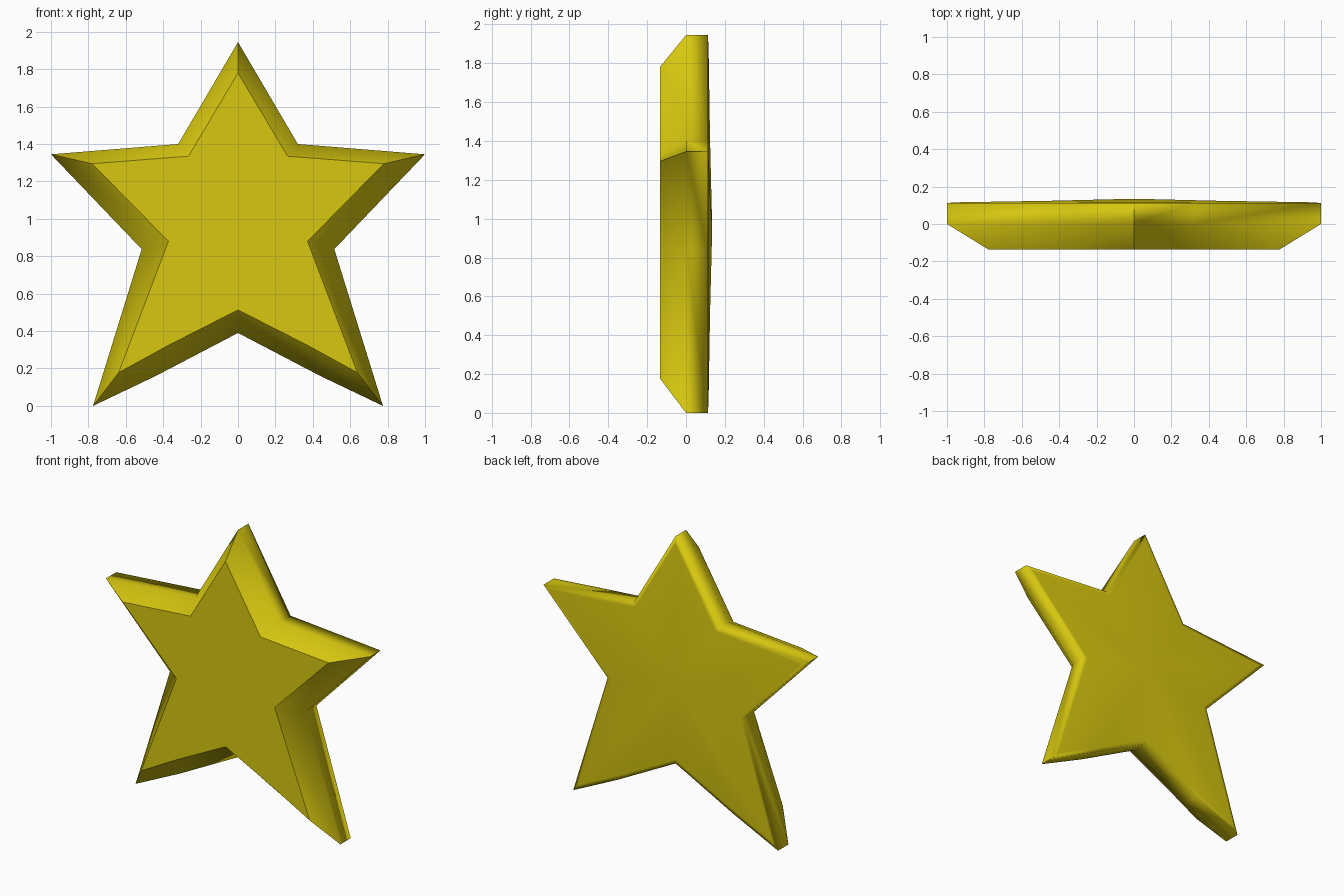
import bpy, bmesh

if "Cube" in bpy.data.objects:
    bpy.data.objects.remove(bpy.data.objects["Cube"])

# Right half outlines (x, z), from the top tip down to the bottom notch
OUTER = [(0, 1.945), (0.32, 1.40), (1.0, 1.345), (0.515, 0.838),
         (0.775, 0.0), (0.44, 0.16), (0, 0.39)]
INNER = [(0, 1.78), (0.265, 1.335), (0.78, 1.295), (0.372, 0.88),
         (0.638, 0.178), (0.37, 0.325), (0, 0.513)]
CENTRE_Z = 0.95


def mirrored(half):
    return half + [(-x, z) for x, z in half[-2:0:-1]]


def scaled(half, s):
    return [(x * s, CENTRE_Z + (z - CENTRE_Z) * s) for x, z in half]


# Star: flat front, wide bevel, straight rim, slightly domed back
bm = bmesh.new()
sections = [(INNER, -0.135), (OUTER, 0.0), (OUTER, 0.112),
            (scaled(OUTER, 0.95), 0.116), (scaled(OUTER, 0.45), 0.124)]
rings = [[bm.verts.new((x, y, z)) for x, z in mirrored(half)]
         for half, y in sections]
n = len(rings[0])
front = bm.faces.new(rings[0])
for a, b in zip(rings, rings[1:]):
    for i in range(n):
        j = (i + 1) % n
        bm.faces.new((a[i], a[j], b[j], b[i]))
peak = bm.verts.new((0, 0.135, CENTRE_Z))
for i in range(n):
    bm.faces.new((rings[-1][i], rings[-1][(i + 1) % n], peak))
bmesh.ops.recalc_face_normals(bm, faces=bm.faces[:])

# Smooth shading, with a crisp front border and crisp tips
for f in bm.faces:
    f.smooth = True
for e in front.edges:
    e.smooth = False
for i in (0, 2, 4, 8, 10):
    for a, b in zip(rings[:2], rings[1:3]):
        bm.edges.get((a[i], b[i])).smooth = False

mesh = bpy.data.meshes.new("star")
bm.to_mesh(mesh)
bm.free()
star = bpy.data.objects.new("star", mesh)
bpy.context.collection.objects.link(star)

mat = bpy.data.materials.new("golden yellow")
mat.diffuse_color = (0.68, 0.57, 0.005, 1)
mat.use_nodes = True
mat.node_tree.nodes["Principled BSDF"].inputs["Base Color"].default_value = mat.diffuse_color
mesh.materials.append(mat)
